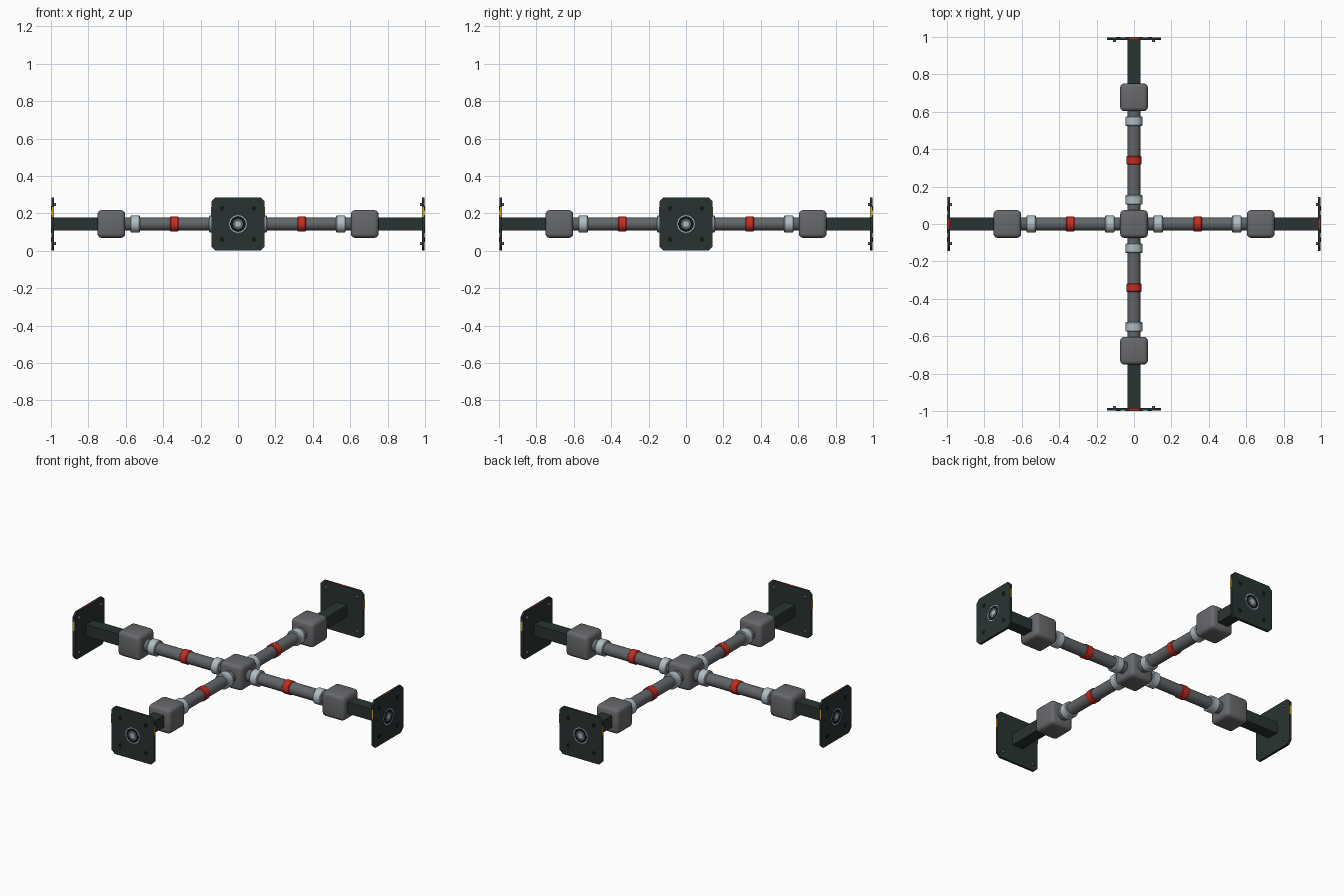
import bpy, bmesh, math
from mathutils import Matrix, Vector

if "Cube" in bpy.data.objects:
    bpy.data.objects.remove(bpy.data.objects["Cube"])

ZC = 0.143  # height of the arm axis


def mat(name, rgb):
    m = bpy.data.materials.new(name)
    m.diffuse_color = tuple((c / 255) ** 2.2 for c in rgb) + (1,)
    m.use_nodes = True
    m.node_tree.nodes["Principled BSDF"].inputs["Base Color"].default_value = m.diffuse_color
    return m


GREY = mat("housing grey", (103, 104, 107))
PIPE = mat("pipe grey", (98, 101, 104))
LIGHT = mat("light metal", (176, 188, 196))
RED = mat("red", (196, 48, 38))
DARK = mat("dark plate", (45, 54, 54))
BLACK = mat("black recess", (24, 28, 29))
YELLOW = mat("yellow", (214, 172, 42))


# Every part is made along +x, then turned about z to its arm
def finish(name, bm, m, turn, smooth=True):
    bmesh.ops.recalc_face_normals(bm, faces=bm.faces[:])
    bm.transform(Matrix.Translation((0, 0, ZC)) @ Matrix.Rotation(turn, 4, 'Z'))
    me = bpy.data.meshes.new(name)
    bm.to_mesh(me)
    bm.free()
    me.materials.append(m)
    ob = bpy.data.objects.new(name, me)
    bpy.context.collection.objects.link(ob)
    if smooth:
        bpy.ops.object.select_all(action='DESELECT')
        ob.select_set(True)
        bpy.context.view_layer.objects.active = ob
        bpy.ops.object.shade_smooth_by_angle(angle=math.radians(35))
    return ob


def box(name, lo, hi, m, turn=0, bevel=0, segments=3):
    bm = bmesh.new()
    lo, hi = Vector(lo), Vector(hi)
    bmesh.ops.create_cube(bm, size=1)
    bm.transform(Matrix.Translation((lo + hi) / 2) @ Matrix.Diagonal((*(hi - lo), 1)))
    if bevel:
        bmesh.ops.bevel(bm, geom=bm.edges[:], offset=bevel, segments=segments,
                        profile=0.5, affect='EDGES')
    return finish(name, bm, m, turn, bool(bevel))


def lathe(name, profile, m, turn=0, y=0, z=0, n=32, closed=False):
    """Spin (x, radius) points about the x axis; closed makes a ring."""
    bm = bmesh.new()
    rings = [[bm.verts.new((x, y + r * math.cos(2 * math.pi * i / n),
                            z + r * math.sin(2 * math.pi * i / n)))
              for i in range(n)] for x, r in profile]
    pairs = list(zip(rings, rings[1:]))
    if closed:
        pairs.append((rings[-1], rings[0]))
    else:
        bm.faces.new(rings[0])
        bm.faces.new(rings[-1])
    for a, b in pairs:
        for i in range(n):
            j = (i + 1) % n
            bm.faces.new((a[i], a[j], b[j], b[i]))
    return finish(name, bm, m, turn)


def band(name, x, width, r, m, turn, chamfer=0.004):
    h = width / 2
    return lathe(name, [(x - h, r - chamfer), (x - h + chamfer, r),
                        (x + h - chamfer, r), (x + h, r - chamfer)], m, turn)


def plate(name, x0, x1, half, cut, m, turn):
    """Square plate with clipped corners."""
    bm = bmesh.new()
    a, b = half, half - cut
    outline = [(a, -b), (a, b), (b, a), (-b, a), (-a, b), (-a, -b), (-b, -a), (b, -a)]
    f = bm.faces.new([bm.verts.new((x0, y, z)) for y, z in outline])
    ext = bmesh.ops.extrude_face_region(bm, geom=[f])["geom"]
    bmesh.ops.translate(bm, vec=(x1 - x0, 0, 0),
                        verts=[v for v in ext if isinstance(v, bmesh.types.BMVert)])
    return finish(name, bm, m, turn, False)


# Central hub
box("hub", (-0.074,) * 3, (0.074,) * 3, GREY, bevel=0.022)

for k in range(4):
    t = k * math.pi / 2

    # Pipe, clamps and red coupling
    lathe("pipe", [(0.05, 0.035), (0.62, 0.035)], PIPE, t)
    for x in (0.129, 0.55):
        band("clamp", x, 0.05, 0.046, LIGHT, t)
    band("coupling", 0.34, 0.046, 0.040, RED, t)

    # Joint housing and square bar
    box("joint_housing", (0.603, -0.074, -0.074), (0.752, 0.074, 0.074), GREY, t, 0.022)
    box("square_bar", (0.74, -0.035, -0.035), (0.986, 0.035, 0.035), DARK, t)

    # End plate with its edge marks
    plate("end_plate", 0.984, 0.998, 0.142, 0.022, DARK, t)
    box("top_mark", (0.986, -0.025, 0.139), (0.996, 0.025, 0.143), RED, t)
    for s in (-1, 1):
        y0, y1 = sorted((s * 0.139, s * 0.1435))
        box("side_mark", (0.985, y0, 0.037), (0.997, y1, 0.092), YELLOW, t)

    # Centre socket on the outer face
    lathe("socket_ring", [(0.997, 0.042), (0.9995, 0.042), (0.9995, 0.047), (0.997, 0.047)],
          LIGHT, t, closed=True)
    lathe("socket_recess", [(0.996, 0.042), (0.9985, 0.042)], BLACK, t)
    lathe("socket_disc", [(0.996, 0.027), (0.9992, 0.027)], PIPE, t)
    lathe("socket_pin", [(0.996, 0.015), (1.0, 0.015)], LIGHT, t)

    # Bolt holes outside, bolt heads inside
    for sy in (-1, 1):
        for sz in (-1, 1):
            lathe("bolt_hole", [(0.996, 0.013), (0.9986, 0.013)], BLACK, t,
                  sy * 0.084, sz * 0.084, 16)
            lathe("bolt_head", [(0.972, 0.006), (0.975, 0.008), (0.986, 0.008)], PIPE, t,
                  sy * 0.104, sz * 0.104, 12)
